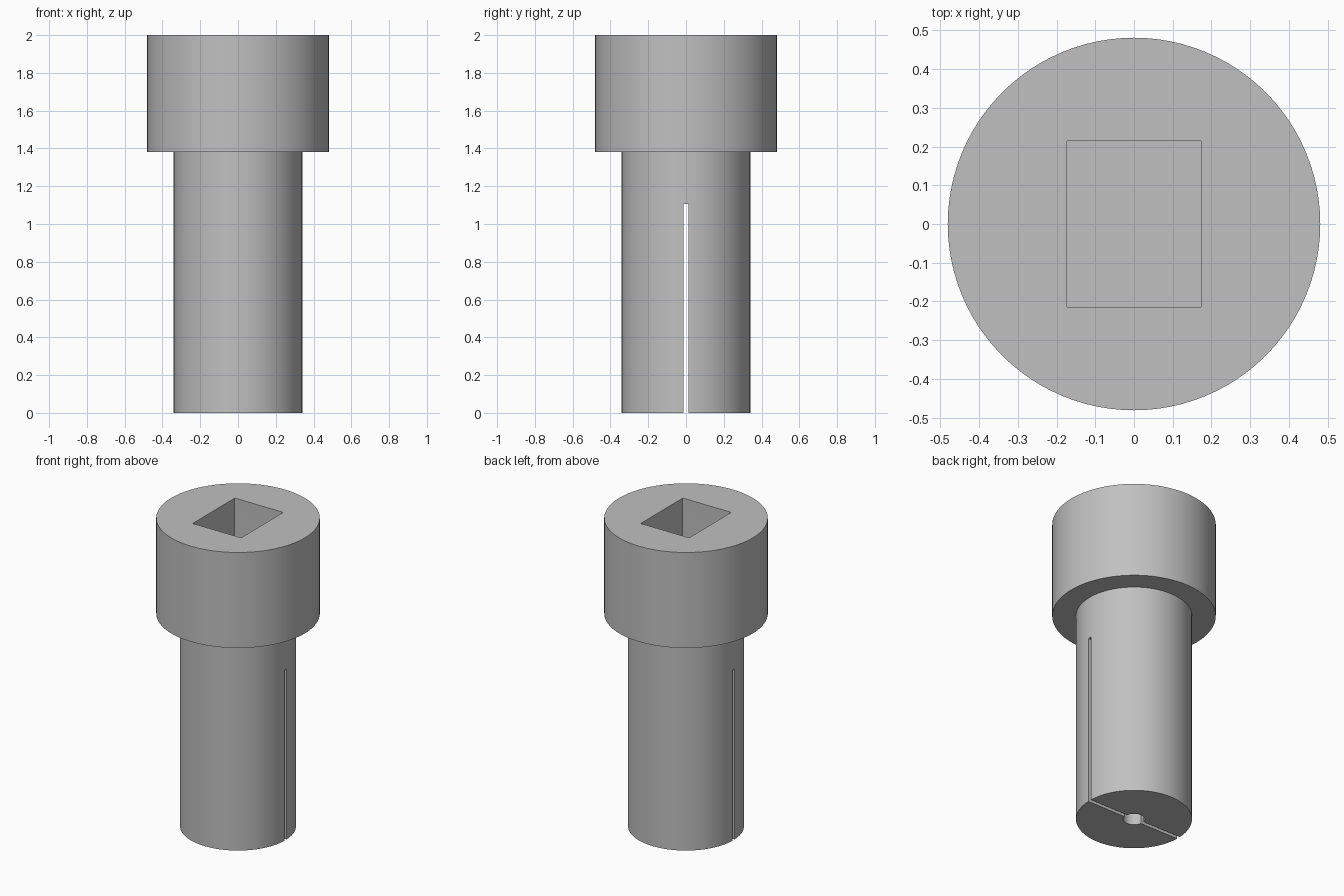
import bpy
import bmesh
import math
from mathutils import Matrix

cube = bpy.data.objects.get("Cube")
if cube:
    bpy.data.objects.remove(cube, do_unlink=True)

SHAFT_R, HEAD_R, HOLE_R = 0.341, 0.481, 0.064
HEAD_Z, TOP_Z = 1.38, 2.0
SLOT_TOP, SOCKET_FLOOR = 1.105, 1.4

grey = bpy.data.materials.new("plain grey")
grey.use_nodes = True
colour = (0.53, 0.53, 0.53, 1)
grey.diffuse_color = colour
grey.node_tree.nodes["Principled BSDF"].inputs["Base Color"].default_value = colour


def make_object(name, bm):
    bmesh.ops.recalc_face_normals(bm, faces=bm.faces)
    mesh = bpy.data.meshes.new(name)
    bm.to_mesh(mesh)
    bm.free()
    mesh.materials.append(grey)
    obj = bpy.data.objects.new(name, mesh)
    bpy.context.collection.objects.link(obj)
    return obj


def lathe(name, profile, sides=96):
    bm = bmesh.new()
    verts = [bm.verts.new((r, 0, z)) for r, z in profile]
    edges = [bm.edges.new(pair) for pair in zip(verts, verts[1:])]
    bmesh.ops.spin(bm, geom=verts + edges, cent=(0, 0, 0), axis=(0, 0, 1),
                   angle=math.tau, steps=sides)
    bmesh.ops.remove_doubles(bm, verts=bm.verts, dist=0.0001)
    return make_object(name, bm)


def box(name, size, bottom, top, corner=0):
    bm = bmesh.new()
    place = Matrix.Translation((0, 0, (bottom + top) / 2))
    scale = Matrix.Diagonal((size[0], size[1], top - bottom, 1))
    bmesh.ops.create_cube(bm, size=1, matrix=place @ scale)
    if corner:
        upright = [e for e in bm.edges
                   if abs(e.verts[0].co.z - e.verts[1].co.z) > 0.1]
        bmesh.ops.bevel(bm, geom=upright, offset=corner, segments=3,
                        profile=0.5, affect='EDGES')
    return make_object(name, bm)


# Turned body: shaft, wider head and blind hole in the underside
body = lathe("slotted_plug_body", [
    (0, SLOT_TOP), (HOLE_R, SLOT_TOP), (HOLE_R, 0), (SHAFT_R, 0),
    (SHAFT_R, HEAD_Z), (HEAD_R, HEAD_Z), (HEAD_R, TOP_Z), (0, TOP_Z)])

# Rectangular socket in the head, and thin slot through the shaft
cutters = [box("socket_cutter", (0.348, 0.432), SOCKET_FLOOR, TOP_Z + 0.2, 0.006),
           box("slot_cutter", (1, 0.024), -0.2, SLOT_TOP + 0.001)]

bpy.context.view_layer.objects.active = body
for cutter in cutters:
    mod = body.modifiers.new(cutter.name, 'BOOLEAN')
    mod.operation = 'DIFFERENCE'
    mod.solver = 'EXACT'
    mod.object = cutter
    bpy.ops.object.modifier_apply(modifier=mod.name)
for cutter in cutters:
    bpy.data.objects.remove(cutter, do_unlink=True)

# Smooth round walls with crisp rims
bpy.ops.object.select_all(action='DESELECT')
body.select_set(True)
bpy.ops.object.shade_smooth_by_angle(angle=math.radians(30))
